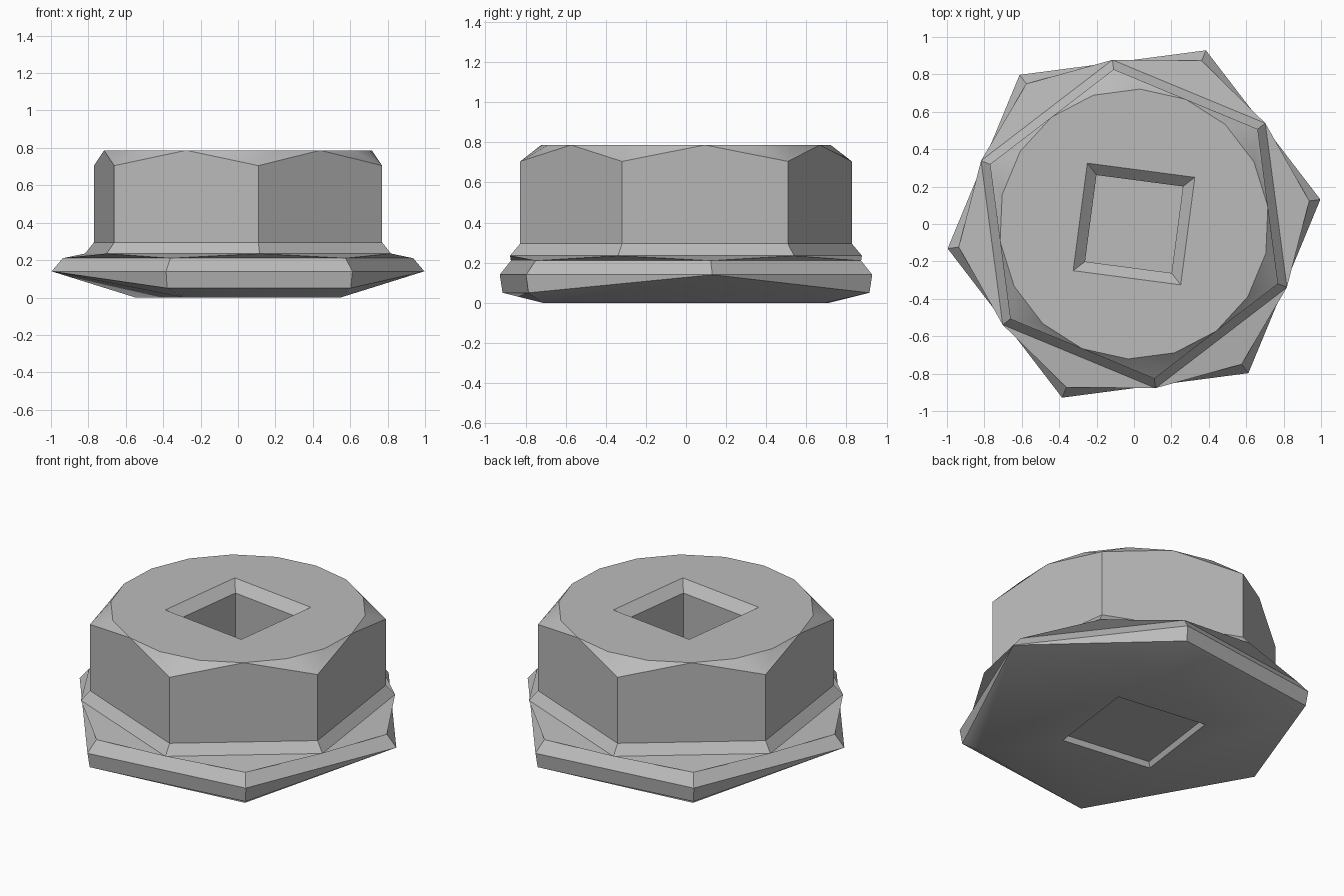
import bpy
import bmesh
from math import sin, cos, radians

default = bpy.data.objects.get("Cube")
if default:
    bpy.data.objects.remove(default, do_unlink=True)

TWIST = 7.5          # flange corner angle
OFFSET = TWIST + 30  # body corner angle

bm = bmesh.new()


def ring(count, radius, phase, z):
    """Regular ring of vertices around the z axis."""
    return [bm.verts.new((radius * cos(radians(phase + 360 * i / count)),
                          radius * sin(radians(phase + 360 * i / count)), z))
            for i in range(count)]


def face(*verts):
    """Face that skips repeated vertices."""
    unique = list(dict.fromkeys(verts))
    if len(unique) > 2:
        bm.faces.new(unique)


def band(lower, upper):
    n = len(lower)
    for i in range(n):
        j = (i + 1) % n
        face(lower[i], lower[j], upper[j], upper[i])


def fill_between(outer, inner):
    """Flat face with a hole, between two closed loops."""
    edges = []
    for loop in (outer, inner):
        for a, b in zip(loop, loop[1:] + loop[:1]):
            edges.append(bm.edges.get((a, b)) or bm.edges.new((a, b)))
    bmesh.ops.triangle_fill(bm, edges=edges, use_beauty=True)


# Rings from top to bottom
crown = ring(18, 0.722, TWIST, 0.787)
shoulder = ring(6, 0.834, OFFSET, 0.705)
waist = ring(6, 0.834, OFFSET, 0.295)
collar = ring(6, 0.885, OFFSET, 0.235)
lip = ring(6, 0.945, TWIST, 0.21)
tip = ring(6, 1.005, TWIST, 0.14)
low = ring(6, 0.99, TWIST, 0.05)
for k in (0, 3):     # two opposite corners have no lower edge
    bm.verts.remove(low[k])
    low[k] = tip[k]

# Hexagonal body with chamfered crown, and skirt down to the twisted flange
for k in range(6):
    n = (k + 1) % 6
    for i in range(3):
        face(shoulder[k], crown[3 * k + i], crown[(3 * k + i + 1) % 18])
    face(waist[k], waist[n], shoulder[n], crown[(3 * k + 3) % 18], shoulder[k])
    face(collar[k - 1], collar[k], lip[k])
    face(collar[k], lip[k], lip[n])
band(collar, waist)
band(tip, lip)
band(low, tip)

# Underside slopes around a flat pad
pad = {}
for k, s in ((1, 0.76), (2, 0.91), (4, 0.76), (5, 0.91)):
    co = low[k].co
    pad[k] = bm.verts.new((co.x * s, co.y * s, 0))
for k in (0, 3):
    a, b = (k + 1) % 6, (k + 5) % 6
    face(low[k], low[a], pad[a])
    face(low[k], pad[a], pad[b])
    face(low[k], pad[b], low[b])
    face(low[k + 1], low[k + 2], pad[k + 2], pad[k + 1])

# Square socket in the top
mouth = ring(4, 0.41, OFFSET, 0.787)
throat = ring(4, 0.33, OFFSET, 0.73)
floor = ring(4, 0.33, OFFSET, 0.10)
fill_between(crown, mouth)
band(throat, mouth)
band(floor, throat)
face(*floor)

# Shallow square recess in the underside
rim = ring(4, 0.41, OFFSET, 0)
recess = ring(4, 0.39, OFFSET, 0.03)
fill_between([pad[k] for k in (1, 2, 4, 5)], rim)
band(rim, recess)
face(*recess)

bmesh.ops.recalc_face_normals(bm, faces=bm.faces[:])
mesh = bpy.data.meshes.new("flanged_hex_nut")
bm.to_mesh(mesh)
bm.free()

# Plain grey metal
grey = bpy.data.materials.new("plain_grey")
grey.use_nodes = True
colour = (0.5, 0.5, 0.5, 1)
grey.diffuse_color = colour
grey.node_tree.nodes["Principled BSDF"].inputs["Base Color"].default_value = colour
mesh.materials.append(grey)

nut = bpy.data.objects.new("flanged_hex_nut", mesh)
bpy.context.collection.objects.link(nut)
bpy.ops.object.select_all(action="DESELECT")
nut.select_set(True)
bpy.context.view_layer.objects.active = nut
bpy.ops.object.shade_smooth_by_angle(angle=radians(25))
